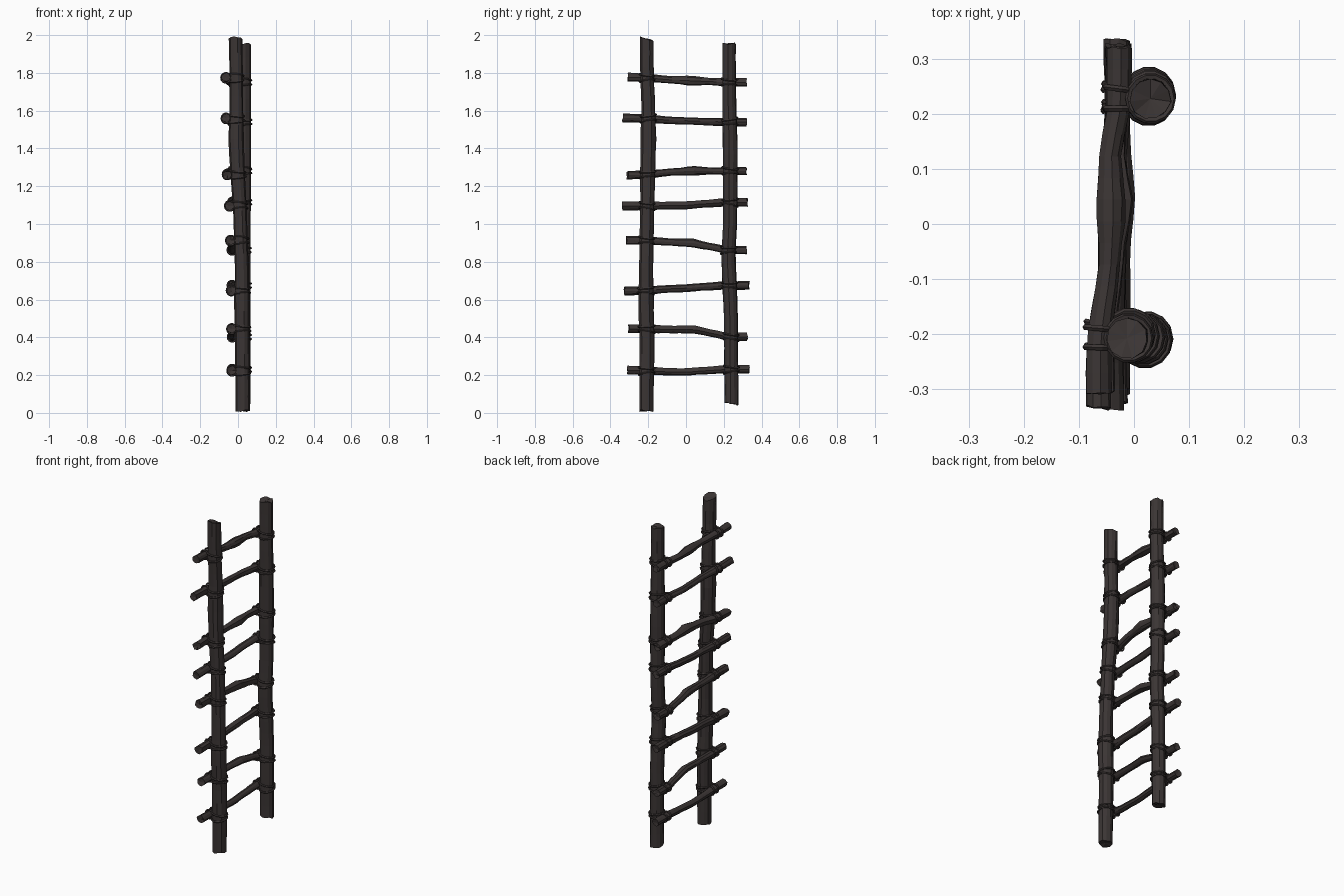
import bpy, bmesh, math, random
from mathutils import Vector, Matrix

if "Cube" in bpy.data.objects:
    bpy.data.objects.remove(bpy.data.objects["Cube"])

random.seed(7)
wood = bpy.data.materials.new("dark_weathered_wood")
wood.diffuse_color = (0.043, 0.035, 0.034, 1)
wood.use_nodes = True
wood.node_tree.nodes["Principled BSDF"].inputs["Base Color"].default_value = wood.diffuse_color


def finish(bm, name):
    bmesh.ops.recalc_face_normals(bm, faces=bm.faces)
    me = bpy.data.meshes.new(name)
    bm.to_mesh(me)
    bm.free()
    me.materials.append(wood)
    ob = bpy.data.objects.new(name, me)
    bpy.context.collection.objects.link(ob)
    return ob


def sample(keys, t):
    """Interpolate rows of (t, a, b, ...) at t with eased steps."""
    if t <= keys[0][0]:
        return keys[0][1:]
    for k, n in zip(keys, keys[1:]):
        if t <= n[0]:
            f = (t - k[0]) / (n[0] - k[0])
            f = 0.5 * f + 0.5 * f * f * (3 - 2 * f)
            return [a + (b - a) * f for a, b in zip(k[1:], n[1:])]
    return keys[-1][1:]


def branch(name, rings, sides, u, v, axis, jitter, slant0=0, slant1=0, jag=0.006):
    """Rough log: rings are (centre, radius); ends are slanted, jagged and sunken."""
    bm = bmesh.new()
    grain = [1 + random.uniform(-jitter, jitter) for _ in range(sides)]
    loops = []
    last = len(rings) - 1
    for i, (c, r) in enumerate(rings):
        loop = []
        for s in range(sides):
            a = 2 * math.pi * s / sides
            rr = r * grain[s] * (1 + random.uniform(-jitter, jitter) * 0.5)
            p = c + rr * (math.cos(a) * u + math.sin(a) * v)
            if i in (0, last):
                slant = slant0 if i == 0 else slant1
                p += axis * (slant * math.cos(a) + random.uniform(-jag, jag))
            loop.append(bm.verts.new(p))
        loops.append(loop)
    for a, b in zip(loops, loops[1:]):
        for s in range(sides):
            t = (s + 1) % sides
            bm.faces.new((a[s], a[t], b[t], b[s]))
    for loop, c, d in ((loops[0], rings[0][0], 1), (loops[-1], rings[-1][0], -1)):
        tip = bm.verts.new(c + axis * d * jag * 0.8)
        for s in range(sides):
            bm.faces.new((loop[s], loop[(s + 1) % sides], tip))
    return finish(bm, name)


def rope_ring(bm, centre, rx, ry, rot, thick=0.0055, n=14, m=5):
    """Elliptical rope loop around local z, turned by rot."""
    rows = []
    for i in range(n):
        a = 2 * math.pi * i / n
        row = []
        for j in range(m):
            b = 2 * math.pi * j / m
            k = thick * math.cos(b)
            p = Vector(((rx + k) * math.cos(a), (ry + k) * math.sin(a), thick * math.sin(b)))
            row.append(bm.verts.new(centre + rot @ p))
        rows.append(row)
    for i in range(n):
        a, b = rows[i], rows[(i + 1) % n]
        for j in range(m):
            k = (j + 1) % m
            bm.faces.new((a[j], b[j], b[k], a[k]))


X, Y, Z = Vector((1, 0, 0)), Vector((0, 1, 0)), Vector((0, 0, 1))

# Upright poles: (z, x, y, radius)
front_keys = [(0.01, .025, -.210, .039), (0.40, .022, -.207, .041), (0.58, .020, -.213, .043),
              (0.75, .020, -.212, .039), (1.05, .012, -.207, .038), (1.30, -.004, -.203, .041),
              (1.45, -.010, -.200, .043), (1.62, -.008, -.200, .038), (1.80, -.010, -.208, .037),
              (1.98, -.013, -.208, .038)]
back_keys = [(0.05, .027, .241, .038), (0.50, .028, .238, .039), (0.70, .026, .230, .040),
             (0.82, .026, .224, .039), (1.00, .028, .233, .039), (1.40, .028, .234, .041),
             (1.70, .030, .228, .038), (1.955, .030, .228, .037)]
for name, keys, s0, s1 in (("front_pole", front_keys, 0, -.015), ("back_pole", back_keys, -.008, .002)):
    z0, z1 = keys[0][0], keys[-1][0]
    rings = []
    for i in range(27):
        z = z0 + (z1 - z0) * i / 26
        x, y, r = sample(keys, z)
        rings.append((Vector((x, y, z)), r))
    # u runs along y so that the end slant shows from the side
    branch(name, rings, 11, Y, X, Z, 0.05, s0, s1)

# Rungs: y start, z start, y middle, z middle, y end, z end, middle radius, middle x shift
rungs = [(-.31, .225, .00, .215, .335, .230, .020, .0),
         (-.305, .445, .05, .440, .325, .402, .023, .008),
         (-.325, .645, .00, .660, .335, .675, .021, -.004),
         (-.315, .915, .03, .900, .32, .862, .025, .006),
         (-.335, 1.095, .00, 1.098, .325, 1.115, .021, .0),
         (-.31, 1.258, .04, 1.282, .32, 1.280, .028, .016),
         (-.335, 1.562, .00, 1.547, .32, 1.540, .020, .0),
         (-.31, 1.777, .03, 1.758, .32, 1.750, .028, .004)]
ropes = bmesh.new()
for n, (ya, za, ym, zm, yb, zb, rm, dx) in enumerate(rungs, 1):
    xa = sample(front_keys, za)[0] - .055
    xb = sample(back_keys, zb)[0] - .058
    xm = (xa + xb) / 2 + dx
    keys = [(ya, xa, za, .024), (-.22, xa, za + (zm - za) * .15, .023),
            (ym - .09, xm - dx * .5, zm + (za - zm) * .2, .020), (ym, xm, zm, rm),
            (ym + .09, xm - dx * .5, zm + (zb - zm) * .5, .020),
            (.22, xb, zb, .022), (yb, xb, zb, .023)]
    rings = []
    for i in range(17):
        y = ya + (yb - ya) * i / 16
        x, z, r = sample(keys, y)
        rings.append((Vector((x, y, z)), r))
    branch("rung_%d" % n, rings, 9, X, Z, Y, 0.09, random.uniform(-.005, .005), 0, 0.004)

    # Lashings: two loops round the pole, two round the rung, at each crossing
    for pole, yp in ((front_keys, -.207), (back_keys, .234)):
        rx, rz, rr = sample(keys, yp)
        for d in (-1, 1):
            px, py, pr = sample(pole, rz + d * .015)
            tilt = Matrix.Rotation(random.uniform(-.18, .18), 3, 'X') @ Matrix.Rotation(d * .1, 3, 'Y')
            rope_ring(ropes, Vector((px, py, rz + d * .015)), pr + .003, pr + .003, tilt)
            turn = Matrix.Rotation(random.uniform(-.2, .2), 3, 'Z') @ Matrix.Rotation(math.pi / 2, 3, 'X')
            rope_ring(ropes, Vector((rx, py + d * .018, rz)), rr + .002, rr + .003, turn)
finish(ropes, "rope_lashings")
